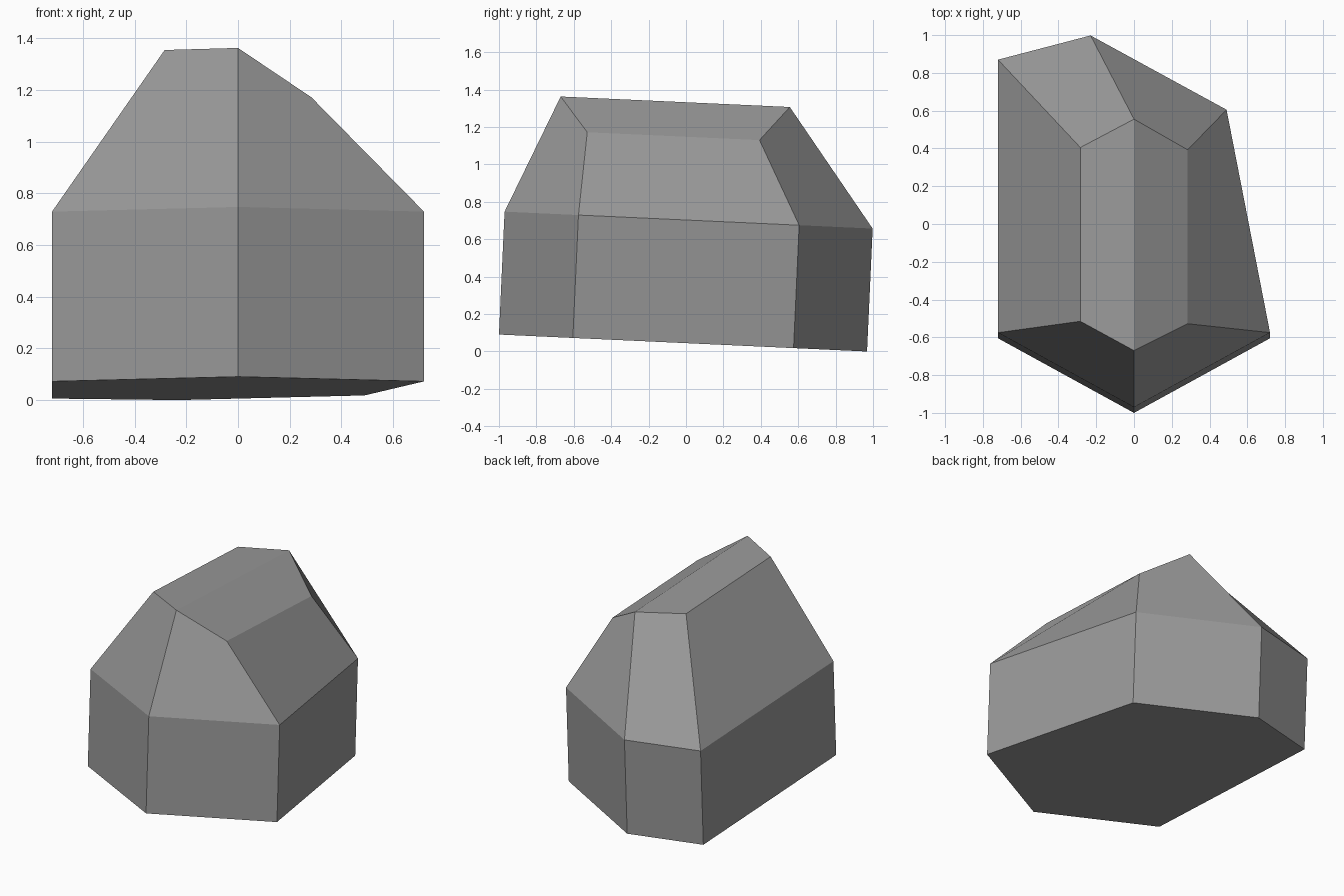
import bpy, bmesh
from mathutils import Vector

if "Cube" in bpy.data.objects:
    bpy.data.objects.remove(bpy.data.objects["Cube"])

# Footprint of the lower walls (x, y); the base slopes gently down to the back
footprint = [(0, -1.0), (0.72, -0.605), (0.49, 0.575),
             (-0.23, 0.968), (-0.72, 0.84), (-0.72, -0.605)]
base = [Vector((x, y, 0.0445 - 0.046 * y)) for x, y in footprint]

# Upper edge of the walls: the base raised along its leaning axis
eaves = [p + Vector((0, 0.03, 0.657)) for p in base]

# Crown of the faceted top, narrow and lower on the right
crown = [Vector(p) for p in [(0, -0.67, 1.363), (0.284, -0.528, 1.172),
                             (0.284, 0.393, 1.13), (0, 0.555, 1.307),
                             (-0.284, 0.405, 1.313), (-0.284, -0.515, 1.355)]]

bm = bmesh.new()
rings = [[bm.verts.new(p) for p in ring] for ring in (base, eaves, crown)]

# Walls and sloping facets between neighbouring rings
for low, high in zip(rings, rings[1:]):
    for i in range(6):
        j = (i + 1) % 6
        bm.faces.new((low[i], low[j], high[j], high[i]))

# Underside and the two top panels meeting at the middle ridge
bm.faces.new(rings[0][::-1])
top = rings[2]
bm.faces.new(top[0:4])
bm.faces.new((top[3], top[4], top[5], top[0]))
bmesh.ops.recalc_face_normals(bm, faces=bm.faces)

mesh = bpy.data.meshes.new("faceted_stone")
bm.to_mesh(mesh)
bm.free()
stone = bpy.data.objects.new("faceted_stone", mesh)
bpy.context.collection.objects.link(stone)

# Single grey stone colour
grey = bpy.data.materials.new("stone grey")
grey.diffuse_color = (0.32, 0.32, 0.32, 1)
grey.use_nodes = True
grey.node_tree.nodes["Principled BSDF"].inputs["Base Color"].default_value = grey.diffuse_color
mesh.materials.append(grey)
